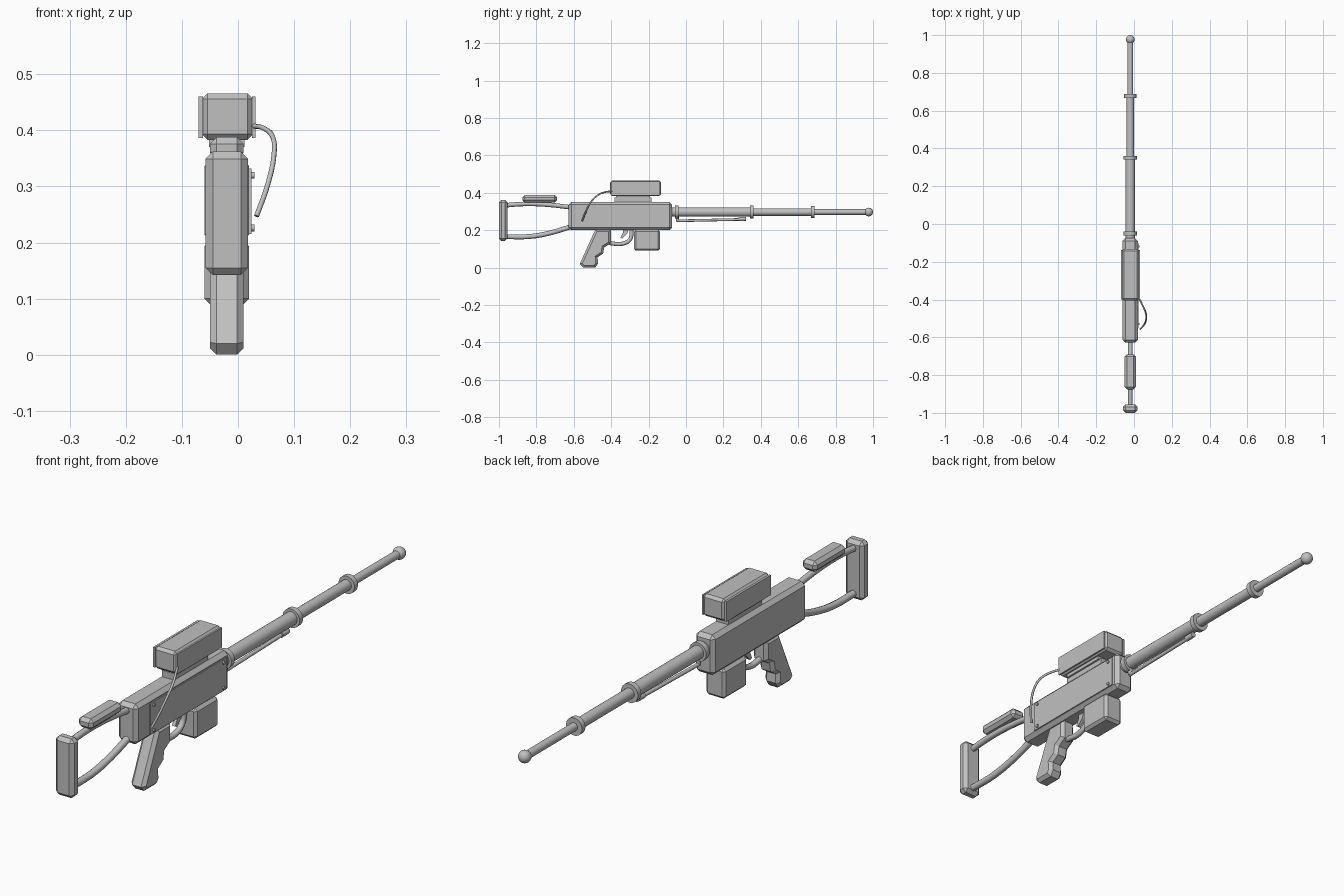
import bpy, bmesh, math
from mathutils import Vector, Matrix

if "Cube" in bpy.data.objects:
    bpy.data.objects.remove(bpy.data.objects["Cube"])

CX = -0.02      # middle plane of the rifle
BZ = 0.297      # barrel axis height

grey = bpy.data.materials.new("plain grey")
grey.diffuse_color = (0.53, 0.53, 0.53, 1)
grey.use_nodes = True
grey.node_tree.nodes["Principled BSDF"].inputs["Base Color"].default_value = grey.diffuse_color


def finish(name, bm, smooth=False):
    bmesh.ops.recalc_face_normals(bm, faces=bm.faces)
    me = bpy.data.meshes.new(name)
    bm.to_mesh(me)
    bm.free()
    ob = bpy.data.objects.new(name, me)
    bpy.context.collection.objects.link(ob)
    me.materials.append(grey)
    if smooth:
        bpy.ops.object.select_all(action='DESELECT')
        ob.select_set(True)
        bpy.context.view_layer.objects.active = ob
        bpy.ops.object.shade_smooth_by_angle(angle=math.radians(40))
    return ob


def box(name, x, y, z, chamfer=0.0):
    """Chamfered box from (min, max) ranges."""
    bm = bmesh.new()
    bmesh.ops.create_cube(bm, size=1)
    for v in bm.verts:
        v.co = Vector([(r[0] + r[1]) / 2 + c * (r[1] - r[0])
                       for r, c in zip((x, y, z), v.co)])
    if chamfer:
        bmesh.ops.bevel(bm, geom=bm.edges[:], offset=chamfer, segments=1,
                        affect='EDGES', clamp_overlap=True)
    return finish(name, bm)


def prism(name, pts, x, chamfer=0.0):
    """Side profile of (y, z) points pushed through x, rims chamfered."""
    bm = bmesh.new()
    f = bm.faces.new([bm.verts.new((x[0], y, z)) for y, z in pts])
    ext = bmesh.ops.extrude_face_region(bm, geom=[f])
    for v in ext["geom"]:
        if isinstance(v, bmesh.types.BMVert):
            v.co.x = x[1]
    if chamfer:
        rims = [e for e in bm.edges if abs(e.verts[0].co.x - e.verts[1].co.x) < 1e-6]
        bmesh.ops.bevel(bm, geom=rims, offset=chamfer, segments=1,
                        affect='EDGES', clamp_overlap=True)
    return finish(name, bm)


def rod(name, a, b, r, sides=20):
    a, b = Vector(a), Vector(b)
    d = b - a
    bm = bmesh.new()
    m = Matrix.Translation((a + b) / 2) @ d.to_track_quat('Z', 'Y').to_matrix().to_4x4()
    bmesh.ops.create_cone(bm, cap_ends=True, segments=sides, radius1=r, radius2=r,
                          depth=d.length, matrix=m)
    return finish(name, bm, True)


def tube(name, pts, r, sides=2):
    """Bent round bar along a smooth path."""
    cu = bpy.data.curves.new(name, 'CURVE')
    cu.dimensions = '3D'
    cu.bevel_depth, cu.bevel_resolution = r, sides
    cu.use_fill_caps = True
    cu.resolution_u = 6
    sp = cu.splines.new('BEZIER')
    sp.bezier_points.add(len(pts) - 1)
    for bp, p in zip(sp.bezier_points, pts):
        bp.co = p
        bp.handle_left_type = bp.handle_right_type = 'AUTO'
    cu.materials.append(grey)
    ob = bpy.data.objects.new(name, cu)
    bpy.context.collection.objects.link(ob)
    return ob


# Receiver, magazine and stock blocks
box("receiver", (-0.06, 0.02), (-0.627, -0.075), (0.2, 0.35), 0.014)
box("magazine", (-0.06, 0.02), (-0.277, -0.14), (0.09, 0.203), 0.01)
box("butt_plate", (-0.058, 0.018), (-1.0, -0.955), (0.142, 0.362), 0.013)
box("cheek_rest", (-0.05, 0.01), (-0.875, -0.69), (0.348, 0.388), 0.012)

# Side plate with corner bolts
box("side_plate", (0.018, 0.024), (-0.55, -0.10), (0.215, 0.332))
for i, y in enumerate((-0.53, -0.12)):
    for j, z in enumerate((0.226, 0.32)):
        rod(f"plate_bolt_{i}{j}", (0.02, y, z), (0.029, y, z), 0.006, 10)

# Stock bars
tube("upper_stock_bar", [(CX, y, z) for y, z in
     ((-0.965, 0.333), (-0.87, 0.34), (-0.75, 0.337), (-0.615, 0.322))], 0.012)
tube("lower_stock_bar", [(CX, y, z) for y, z in
     ((-0.965, 0.165), (-0.84, 0.166), (-0.74, 0.182), (-0.61, 0.22))], 0.013)

# Grip with finger grooves, trigger and guard
prism("grip", [(-0.484, 0.205), (-0.402, 0.205), (-0.402, 0.13), (-0.437, 0.108),
               (-0.443, 0.075), (-0.473, 0.055), (-0.47, 0.022), (-0.485, 0.0),
               (-0.55, 0.0), (-0.568, 0.02)], (-0.05, 0.01), 0.012)
tube("trigger_guard", [(CX, y, z) for y, z in
     ((-0.41, 0.131), (-0.345, 0.127), (-0.3, 0.15), (-0.291, 0.21))], 0.011)
prism("trigger", [(-0.335, 0.21), (-0.305, 0.21), (-0.315, 0.18), (-0.34, 0.155),
                  (-0.35, 0.16), (-0.338, 0.185)], (-0.027, -0.013))

# Scope with side covers and mount
box("scope_body", (-0.064, 0.027), (-0.405, -0.133), (0.383, 0.466), 0.01)
for side, x in (("left", (-0.07, -0.062)), ("right", (0.025, 0.031))):
    box(f"scope_cover_{side}", x, (-0.4, -0.138), (0.386, 0.46))
box("scope_mount_rail", (-0.045, 0.005), (-0.383, -0.185), (0.345, 0.374))
box("scope_mount_top", (-0.052, 0.012), (-0.375, -0.193), (0.37, 0.388))

# Cable from scope to receiver side
tube("scope_cable", [(0.025, -0.39, 0.408), (0.045, -0.43, 0.404), (0.062, -0.47, 0.388),
                     (0.064, -0.505, 0.355), (0.052, -0.535, 0.30), (0.033, -0.556, 0.247)], 0.0045)

# Barrel in three steps, collars and muzzle ball
for i, (y0, y1, r) in enumerate(((-0.09, 0.355, 0.025), (0.35, 0.68, 0.02), (0.67, 0.975, 0.015))):
    rod(f"barrel_section_{i}", (CX, y0, BZ), (CX, y1, BZ), r)
for i, (y, r) in enumerate(((-0.05, 0.035), (0.351, 0.035), (0.677, 0.033))):
    rod(f"barrel_collar_{i}", (CX, y - 0.01, BZ), (CX, y + 0.01, BZ), r)
bm = bmesh.new()
bmesh.ops.create_uvsphere(bm, u_segments=20, v_segments=12, radius=0.023,
                          matrix=Matrix.Translation((CX, 0.977, BZ)))
finish("muzzle_ball", bm, True)

# Folded support leg under the barrel
rod("support_leg", (CX, -0.05, 0.25), (CX, 0.315, 0.258), 0.007, 12)
rod("support_leg_tip", (CX, 0.28, 0.259), (CX, 0.32, 0.26), 0.011, 12)
rod("support_leg_pivot", (CX, -0.045, 0.247), (CX, -0.045, 0.28), 0.008, 12)
